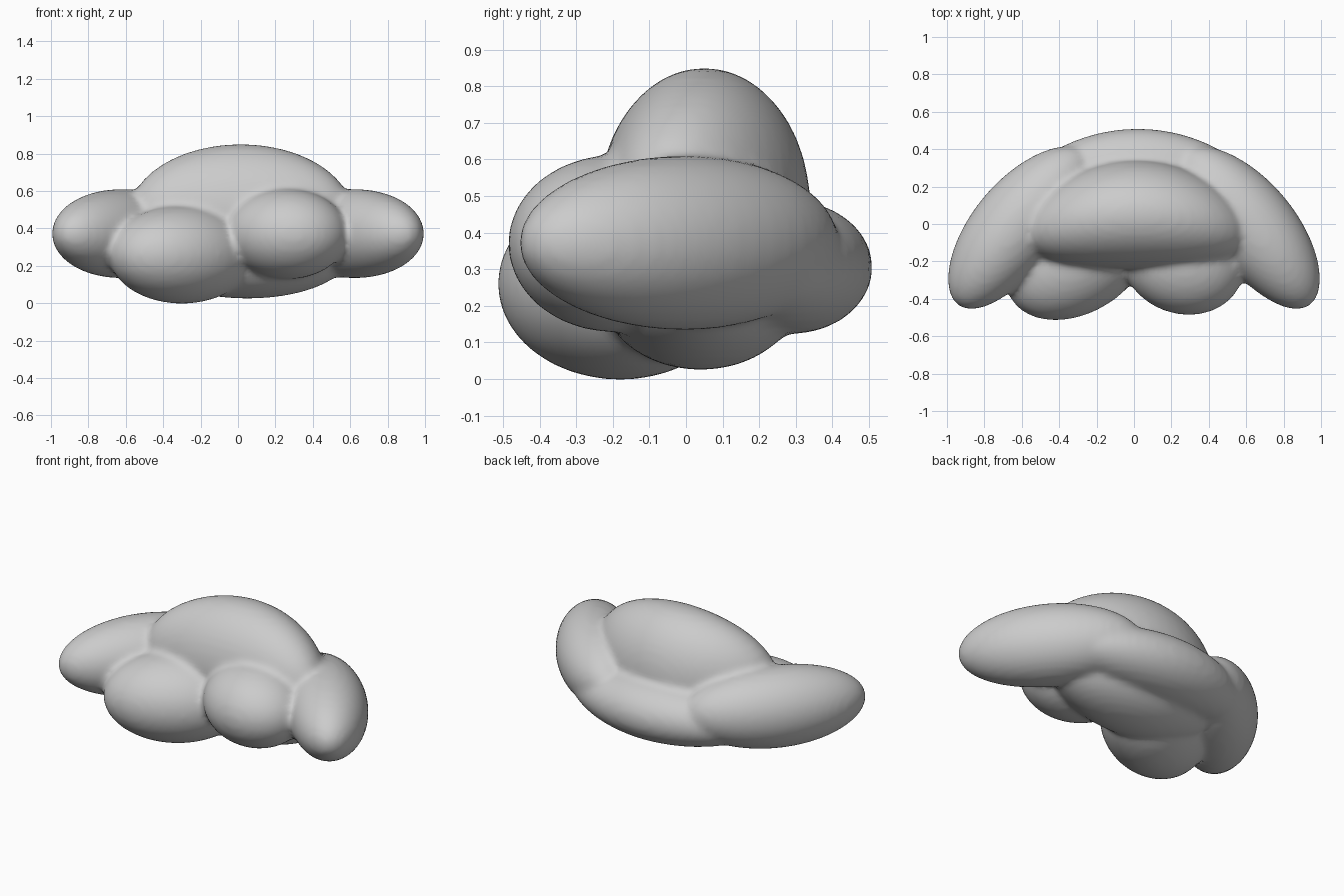
import bpy
import math

if "Cube" in bpy.data.objects:
    bpy.data.objects.remove(bpy.data.objects["Cube"])

# Puffs of the cloud: centre, semi-axes, turn about z (degrees), bend
PUFFS = [
    ((0.015, 0.05, 0.47), (0.60, 0.29, 0.38), 0, 0.28),       # crown
    ((0.02, 0.285, 0.305), (0.65, 0.225, 0.182), 0, 0.28),    # back
    ((0.05, 0.04, 0.25), (0.54, 0.28, 0.225), 0, 0.0),        # belly
    ((0.26, -0.195, 0.37), (0.335, 0.285, 0.242), -20, 0.0),  # front right
    ((-0.30, -0.18, 0.26), (0.42, 0.295, 0.262), 32, 0.0),    # front left
]
# Two swept side arms, mirrored
for s in (-1, 1):
    PUFFS.append(((s * 0.622, -0.005, 0.372), (0.535, 0.235, 0.238), -s * 50, 0.09))

parts = []
for centre, axes, turn, bend in PUFFS:
    bpy.ops.mesh.primitive_uv_sphere_add(segments=48, ring_count=24, location=centre,
                                         rotation=(0, 0, math.radians(turn)))
    puff = bpy.context.object
    for v in puff.data.vertices:
        x, y, z = (c * a for c, a in zip(v.co, axes))
        v.co = (x, y - bend * x * x, z)
    parts.append(puff)

# Join the puffs into one object
bpy.ops.object.select_all(action='DESELECT')
for p in parts:
    p.select_set(True)
bpy.context.view_layer.objects.active = parts[0]
bpy.ops.object.join()
cloud = bpy.context.object
cloud.name = "cloud"
bpy.ops.object.transform_apply(location=True, rotation=True, scale=True)

# Fuse into a single skin and soften the creases
remesh = cloud.modifiers.new("fuse", 'REMESH')
remesh.mode = 'VOXEL'
remesh.voxel_size = 0.02
remesh.use_smooth_shade = True
soften = cloud.modifiers.new("soften", 'SMOOTH')
soften.factor = 0.5
soften.iterations = 6
bpy.ops.object.modifier_apply(modifier="fuse")
bpy.ops.object.modifier_apply(modifier="soften")
bpy.ops.object.shade_smooth()
